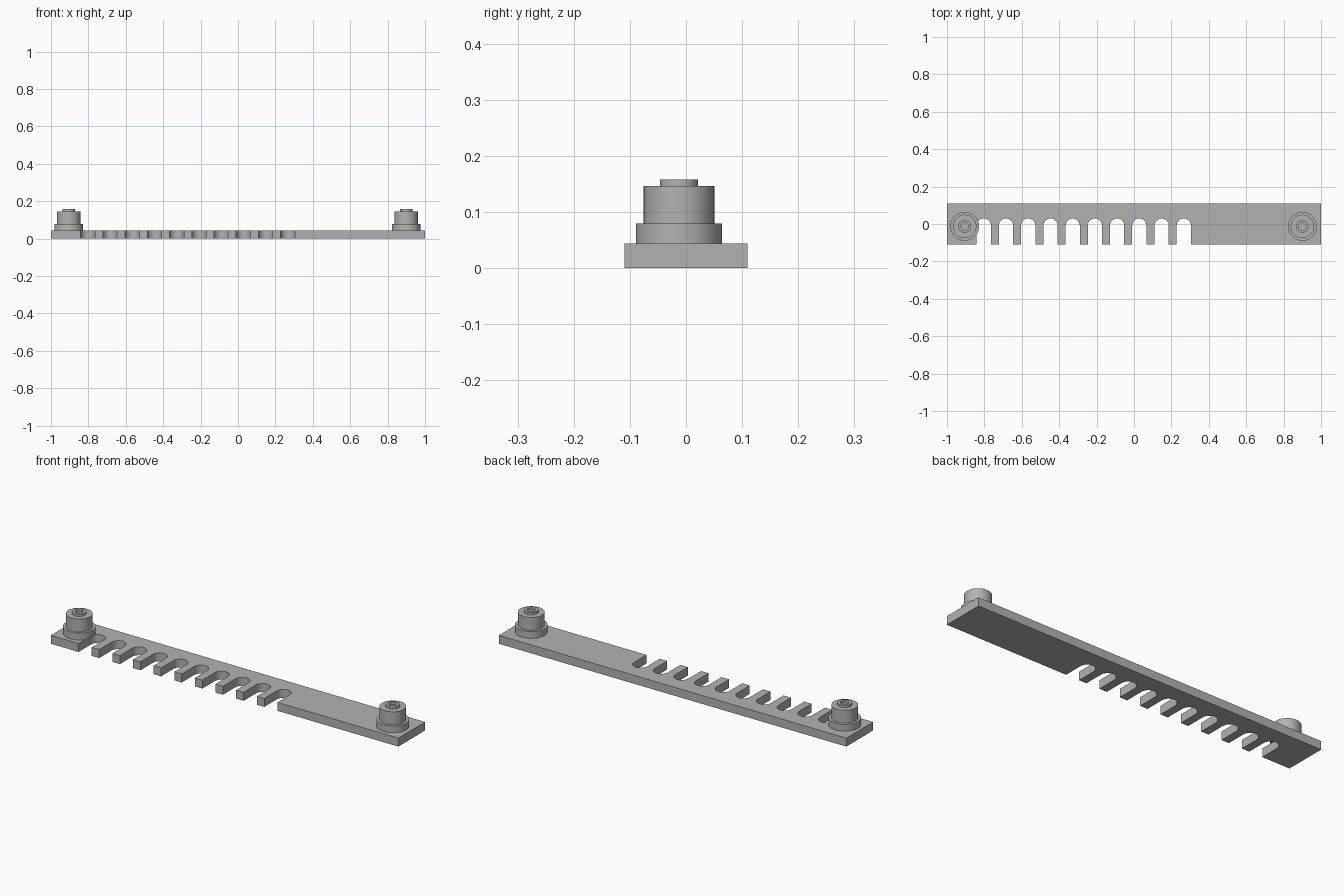
import bpy, bmesh, math

if "Cube" in bpy.data.objects:
    bpy.data.objects.remove(bpy.data.objects["Cube"])

grey = bpy.data.materials.new("plain grey")
grey.use_nodes = True
colour = (0.45, 0.45, 0.45, 1)
grey.diffuse_color = colour
grey.node_tree.nodes["Principled BSDF"].inputs["Base Color"].default_value = colour

THICK, HALF_DEPTH = 0.044, 0.11


def finish(bm, name):
    bmesh.ops.recalc_face_normals(bm, faces=bm.faces[:])
    mesh = bpy.data.meshes.new(name)
    bm.to_mesh(mesh)
    bm.free()
    mesh.materials.append(grey)
    obj = bpy.data.objects.new(name, mesh)
    bpy.context.scene.collection.objects.link(obj)
    bpy.ops.object.select_all(action="DESELECT")
    obj.select_set(True)
    bpy.context.view_layer.objects.active = obj
    bpy.ops.object.shade_smooth_by_angle(angle=math.radians(30))
    return obj


# Comb plate: one outline with round-ended slots along the front edge
def comb_plate(first=-0.803, pitch=0.1188, count=10, radius=0.038, arc_y=-0.008, steps=16):
    outline = [(-1, HALF_DEPTH), (-1, -HALF_DEPTH)]
    for i in range(count):
        cx = first + i * pitch
        outline.append((cx - radius, -HALF_DEPTH))
        for s in range(steps + 1):
            a = math.pi * (1 - s / steps)
            outline.append((cx + radius * math.cos(a), arc_y + radius * math.sin(a)))
        outline.append((cx + radius, -HALF_DEPTH))
    outline += [(1, -HALF_DEPTH), (1, HALF_DEPTH)]
    bm = bmesh.new()
    face = bm.faces.new([bm.verts.new((x, y, 0)) for x, y in outline])
    top = bmesh.ops.extrude_face_region(bm, geom=[face])
    moved = [v for v in top["geom"] if isinstance(v, bmesh.types.BMVert)]
    bmesh.ops.translate(bm, verts=moved, vec=(0, 0, THICK))
    return finish(bm, "comb_plate")


# Stepped post: a turned profile with a shallow recess in its tip
def stepped_post(name, x, y=-0.0125):
    profile = [(0, THICK), (0.077, THICK), (0.077, 0.079), (0.063, 0.079),
               (0.063, 0.146), (0.034, 0.146), (0.034, 0.158),
               (0.02, 0.158), (0.02, 0.146), (0, 0.146)]
    bm = bmesh.new()
    verts = [bm.verts.new((r, 0, z)) for r, z in profile]
    edges = [bm.edges.new(pair) for pair in zip(verts, verts[1:])]
    bmesh.ops.spin(bm, geom=verts + edges, cent=(0, 0, 0), axis=(0, 0, 1),
                   angle=math.tau, steps=48, use_merge=True)
    bmesh.ops.remove_doubles(bm, verts=bm.verts[:], dist=0.0001)
    finish(bm, name).location = (x, y, 0)


comb_plate()
stepped_post("right_post", -0.905)
stepped_post("left_post", 0.9)
